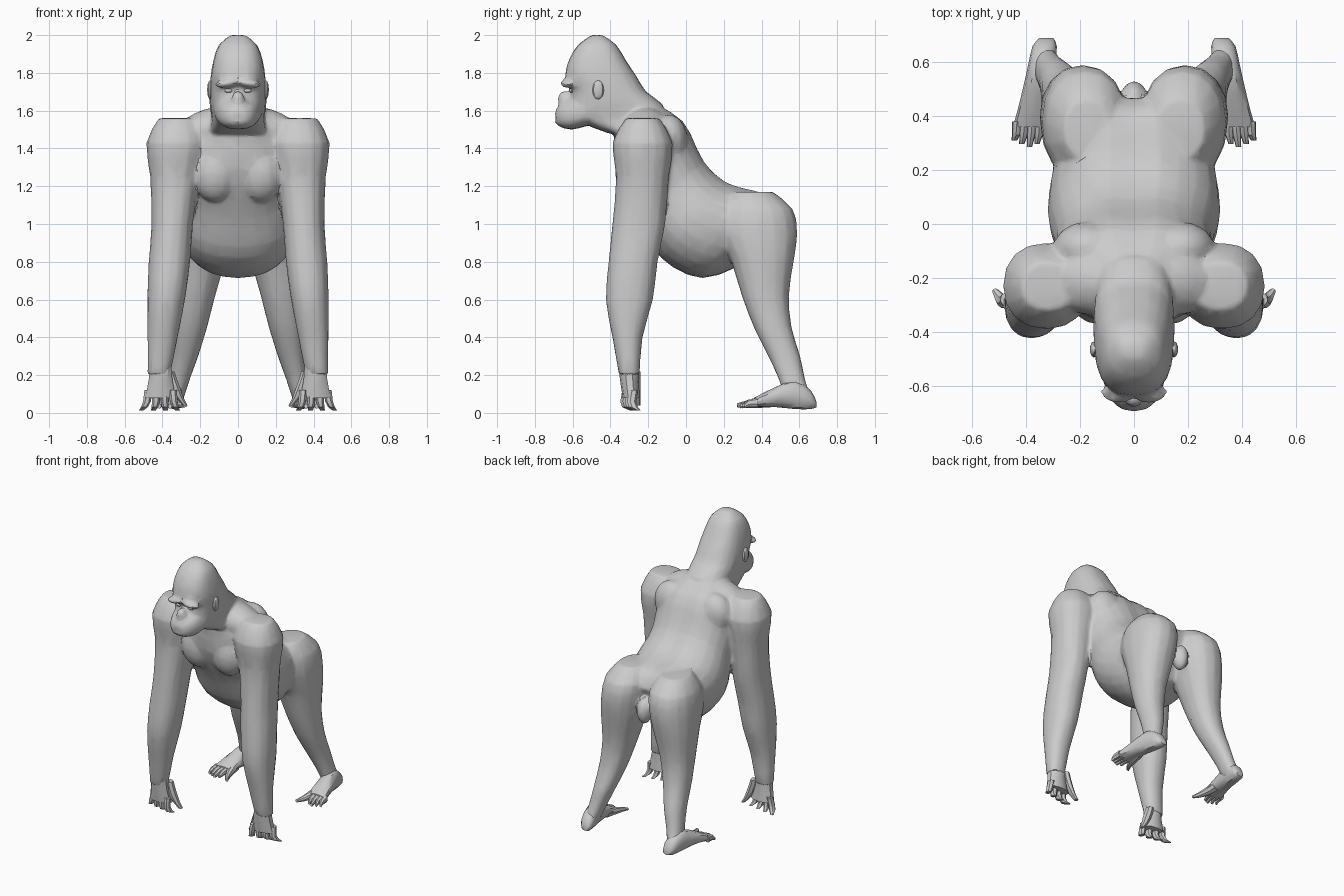
import bpy, bmesh, math
from mathutils import Vector, Matrix

if "Cube" in bpy.data.objects:
    bpy.data.objects.remove(bpy.data.objects["Cube"])

grey = bpy.data.materials.new("grey_hide")
GREY = (0.6, 0.6, 0.6, 1)
grey.diffuse_color = GREY
grey.use_nodes = True
grey.node_tree.nodes["Principled BSDF"].inputs["Base Color"].default_value = GREY


def smooth_path(stations, steps):
    """Run a smooth curve through the stations, returning finer ones."""
    points = [Vector(station) for station in stations]
    last = len(points) - 1
    result = []
    for i in range(last):
        before, start = points[max(i - 1, 0)], points[i]
        end, after = points[i + 1], points[min(i + 2, last)]
        for step in range(steps):
            t = step / steps
            leave, arrive = (end - before) / 2, (after - start) / 2
            result.append(start + leave * t
                          + ((end - start) * 3 - leave * 2 - arrive) * t ** 2
                          + ((start - end) * 2 + leave + arrive) * t ** 3)
    return result + [points[last]]


def limb(bm, stations, x_from=0, x_to=0, tilt_from=0, tilt_to=0, sides=16,
         roundness=0.9, groove=0, steps=2):
    """Skin oval sections given as (y, z, half depth, half width)."""
    rings = []
    path = smooth_path(stations, steps)
    for k, (y, z, depth, width) in enumerate(path):
        t = k / (len(path) - 1)
        x = x_from + (x_to - x_from) * t ** 1.5
        tilt = math.radians(tilt_from + (tilt_to - tilt_from) * t)
        along = Vector((0, math.cos(tilt), math.sin(tilt))) * depth
        ring = []
        for i in range(sides):
            angle = math.tau * i / sides
            c, s = (math.copysign(abs(v) ** roundness, v)
                    for v in (math.cos(angle), math.sin(angle)))
            if i == 0:
                c -= groove
            ring.append(bm.verts.new(Vector((x + width * s, y, z)) + along * c))
        rings.append(ring)
    faces = [bm.faces.new(rings[0]), bm.faces.new(rings[-1])]
    for ring, following in zip(rings, rings[1:]):
        for i in range(sides):
            j = (i + 1) % sides
            faces.append(bm.faces.new((ring[i], ring[j], following[j], following[i])))
    bmesh.ops.recalc_face_normals(bm, faces=faces)


def ball(bm, position, size, tilt=0, segments=14):
    matrix = (Matrix.Translation(position) @ Matrix.Rotation(tilt, 4, 'Y')
              @ Matrix.Diagonal((*size, 1)))
    bmesh.ops.create_uvsphere(bm, u_segments=segments, v_segments=10, radius=1, matrix=matrix)


def make(name, bm, angle=35, fuse=False):
    mesh = bpy.data.meshes.new(name)
    bm.to_mesh(mesh)
    bm.free()
    mesh.materials.append(grey)
    part = bpy.data.objects.new(name, mesh)
    bpy.context.collection.objects.link(part)
    bpy.ops.object.select_all(action='DESELECT')
    part.select_set(True)
    bpy.context.view_layer.objects.active = part
    if fuse:
        # Melt overlapping volumes into one skin, then thin it to broad facets
        remesh = part.modifiers.new("fuse", 'REMESH')
        remesh.mode, remesh.voxel_size = 'VOXEL', 0.011
        soften = part.modifiers.new("soften", 'SMOOTH')
        soften.factor, soften.iterations = 0.5, 5
        facets = part.modifiers.new("facets", 'DECIMATE')
        facets.ratio = 0.09
        bpy.ops.object.convert(target='MESH')
    bpy.ops.object.shade_smooth_by_angle(angle=math.radians(angle))


body = bmesh.new()

# Torso from neck to rump, with a groove down the spine
limb(body, [(-.29, 1.61, .1, .12), (-.19, 1.42, .22, .29), (-.07, 1.18, .23, .29),
            (.05, 1.02, .27, .32), (.25, .94, .28, .28), (.4, .93, .15, .14)],
     tilt_from=30, tilt_to=60, sides=24, groove=.07, steps=3)

# Domed skull and thick neck
limb(body, [(-.47, 2, .03, .04), (-.47, 1.95, .1, .1), (-.47, 1.87, .15, .13),
            (-.45, 1.78, .19, .145), (-.41, 1.7, .2, .15), (-.37, 1.63, .25, .15),
            (-.35, 1.55, .23, .14), (-.26, 1.48, .15, .16)], sides=20, roundness=.8)

# Muzzle, lips and nose
limb(body, [(-.52, 1.6, .08, .13), (-.6, 1.585, .085, .11),
            (-.66, 1.575, .065, .08), (-.69, 1.57, .035, .04)],
     tilt_from=90, tilt_to=90, roundness=.8)
for lip_height in (1.54, 1.585):
    ball(body, (0, -.66, lip_height), (.06, .035, .02))
ball(body, (0, -.645, 1.66), (.035, .035, .045))
# Crotch
ball(body, (0, .47, .9), (.05, .06, .09))

for s in (1, -1):
    # Brow, chest muscle, trapezius and shoulder blade
    ball(body, (s * .055, -.625, 1.745), (.07, .04, .022), s * .15)
    ball(body, (s * .12, -.27, 1.27), (.122, .105, .155))
    ball(body, (s * .15, -.21, 1.5), (.19, .13, .11), s * .3)
    ball(body, (s * .17, -.09, 1.44), (.13, .1, .14))
    # Arm from shoulder to wrist
    limb(body, [(-.23, 1.56, .09, .1), (-.23, 1.43, .16, .16), (-.23, 1.25, .14, .13),
                (-.25, 1, .14, .11), (-.28, .8, .13, .11), (-.3, .6, .125, .1),
                (-.31, .4, .08, .08), (-.3, .2, .055, .06)], s * .32, s * .42)
    # Leg from buttock to ankle
    limb(body, [(.35, 1.17, .11, .09), (.375, 1.08, .19, .15), (.38, .95, .21, .155),
                (.405, .8, .165, .14), (.42, .62, .125, .11), (.46, .45, .1, .09),
                (.52, .3, .085, .07), (.56, .18, .07, .055), (.6, .06, .07, .045)],
         s * .17, s * .34)
make("body", body, 30, fuse=True)

for s, label in ((1, "left"), (-1, "right")):
    ear = bmesh.new()
    ball(ear, (s * .148, -.465, 1.71), (.016, .03, .05), segments=10)
    make(label + "_ear", ear)

    eye = bmesh.new()
    ball(eye, (s * .05, -.606, 1.706), (.022, .014, .011), segments=8)
    make(label + "_eye", eye)

    # Hand: palm, four curled fingers and an inner thumb
    hand = bmesh.new()
    limb(hand, [(-.305, .28, .055, .06), (-.3, .18, .05, .065), (-.29, .08, .045, .085)],
         s * .41, s * .41, sides=10)
    for i in range(4):
        x, y, spread = .345 + i * .043, -.315 + i * .012, (i - 1.2) * .022
        limb(hand, [(y, .12, .025, .022), (y - .01, .06, .025, .021),
                    (y, .03, .025, .018), (y + .03, .012, .01, .012)],
             s * x, s * (x + spread), sides=7, steps=1)
    limb(hand, [(-.27, .22, .03, .025), (-.27, .13, .03, .027), (-.255, .04, .015, .013)],
         s * .36, s * .28, sides=7)
    make(label + "_hand", hand)

    # Foot: heel to instep, four toes and a splayed big toe
    foot = bmesh.new()
    limb(foot, [(.69, .045, .015, .025), (.66, .07, .05, .045), (.58, .095, .075, .052),
                (.48, .085, .055, .06), (.36, .055, .025, .075)],
         s * .325, s * .375, 90, 90, sides=12)
    for i in range(4):
        x, tip = .35 + i * .028, .285 + abs(i - 1) * .012
        limb(foot, [(.38, .055, .025, .018), (.33, .05, .02, .016), (tip, .035, .012, .01)],
             s * x, s * (x + .01), 90, 90, sides=7, steps=1)
    limb(foot, [(.45, .065, .035, .035), (.35, .05, .025, .024), (.27, .04, .01, .012)],
         s * .335, s * .28, 90, 90, sides=8)
    make(label + "_foot", foot)
